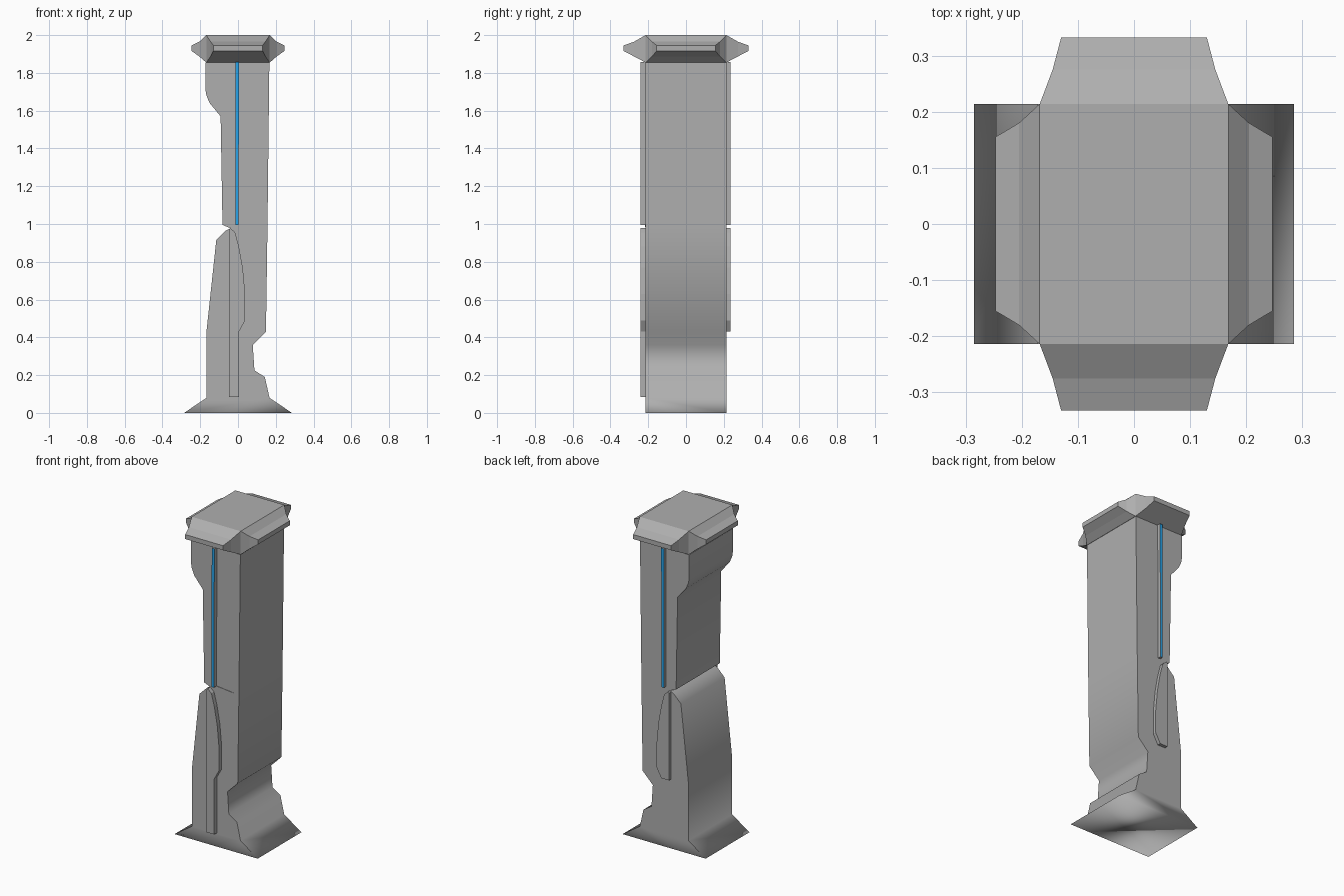
import bpy, bmesh, math

if "Cube" in bpy.data.objects:
    bpy.data.objects.remove(bpy.data.objects["Cube"])


def material(name, colour):
    mat = bpy.data.materials.new(name)
    mat.diffuse_color = colour
    mat.use_nodes = True
    mat.node_tree.nodes["Principled BSDF"].inputs["Base Color"].default_value = mat.diffuse_color
    return mat


grey = material("stone_grey", (0.43, 0.43, 0.43, 1))
blue = material("blue_light", (0.02, 0.37, 0.82, 1))


def finish(name, bm, smooth=None):
    bmesh.ops.recalc_face_normals(bm, faces=bm.faces)
    if smooth:
        # soft profile and soft ground edge, crisp corners elsewhere
        for f in bm.faces:
            f.smooth = True
        for e in bm.edges:
            ground = all(v.co.z < 1e-4 for v in e.verts)
            e.smooth = ground or e.calc_face_angle(0) < math.radians(smooth)
    me = bpy.data.meshes.new(name)
    bm.to_mesh(me)
    bm.free()
    me.materials.append(grey)
    ob = bpy.data.objects.new(name, me)
    bpy.context.collection.objects.link(ob)
    return ob


def prism(name, pts, y0, y1, smooth=None, cut=None):
    """Extrude an (x, z) outline from y0 to y1, optionally split at a height."""
    bm = bmesh.new()
    a, b = [[bm.verts.new((x, y, z)) for x, z in pts] for y in (y0, y1)]
    bm.faces.new(a)
    bm.faces.new(b)
    for i in range(len(pts)):
        j = (i + 1) % len(pts)
        bm.faces.new((a[i], a[j], b[j], b[i]))
    if cut:
        bmesh.ops.bisect_plane(bm, geom=bm.verts[:] + bm.edges[:] + bm.faces[:], dist=1e-4,
                               plane_co=(0, 0, cut), plane_no=(0, 0, 1))
    return finish(name, bm, smooth)


# Worn shaft with flared foot
shaft = [(-.285, 0), (-.167, .08), (-.167, .43), (-.115, .915), (-.065, .965),
         (-.04, .978), (-.082, .995), (-.092, 1.57), (-.15, 1.64),
         (-.167, 1.68), (-.172, 1.71), (-.172, 1.855), (.166, 1.855), (.156, .982),
         (.148, .43), (.078, .36), (.087, .225), (.142, .19),
         (.167, .08), (.285, 0)]
prism("shaft", shaft, -.214, .214, 60, .08)

# Raised lower panels: the front one has a long tail, the back one is short
curve = [(.005, .43), (.038, .49), (.038, .63), (.025, .77), (.005, .88),
         (-.015, .955), (-.04, .978), (-.048, .97)]
prism("front_panel", [(-.048, .085), (.005, .085)] + curve, -.24, -.21)
prism("back_panel", [(-.048, .43)] + curve, .21, .235)

# Thin crack on the front
prism("front_crack", [(0, .997), (.125, .984), (0, .993)], -.2165, -.21)

# Light strips: blue outer face, grey sides
strip = [(-.013, .995), (.002, .995), (.006, 1.857), (-.012, 1.857)]
for side, y in (("front", -.24), ("back", .235)):
    ob = prism(side + "_light_strip", strip, y, math.copysign(.21, y))
    ob.data.materials.append(blue)
    for p in ob.data.polygons:
        if abs(p.center.y - y) < 1e-4:
            p.material_index = 1

# Capital: a block with four stepped, tapering wings
bm = bmesh.new()
bx, by, z0, z1 = .168, .214, 1.855, 2.0
for z in (z0, z1):
    bm.faces.new([bm.verts.new((sx * bx, sy * by, z))
                  for sx, sy in ((-1, -1), (1, -1), (1, 1), (-1, 1))])
x_wing = [(bx, by, z0, z1), (.205, .18, 1.887, 1.965), (.247, .155, 1.917, 1.945)]
y_wing = [(by, bx, z0, z1), (.275, .145, 1.887, 1.965), (.332, .13, 1.917, 1.945)]
for wing, along_x in ((x_wing, True), (y_wing, False)):
    for s in (-1, 1):
        rings = []
        for d, w, lo, hi in wing:
            rings.append([bm.verts.new((s * d, u, z) if along_x else (u, s * d, z))
                          for u, z in ((-w, lo), (w, lo), (w, hi), (-w, hi))])
        for a, b in zip(rings, rings[1:]):
            for i in range(4):
                j = (i + 1) % 4
                bm.faces.new((a[i], a[j], b[j], b[i]))
        bm.faces.new(rings[-1])
bmesh.ops.remove_doubles(bm, verts=bm.verts, dist=1e-4)
finish("capital", bm)
